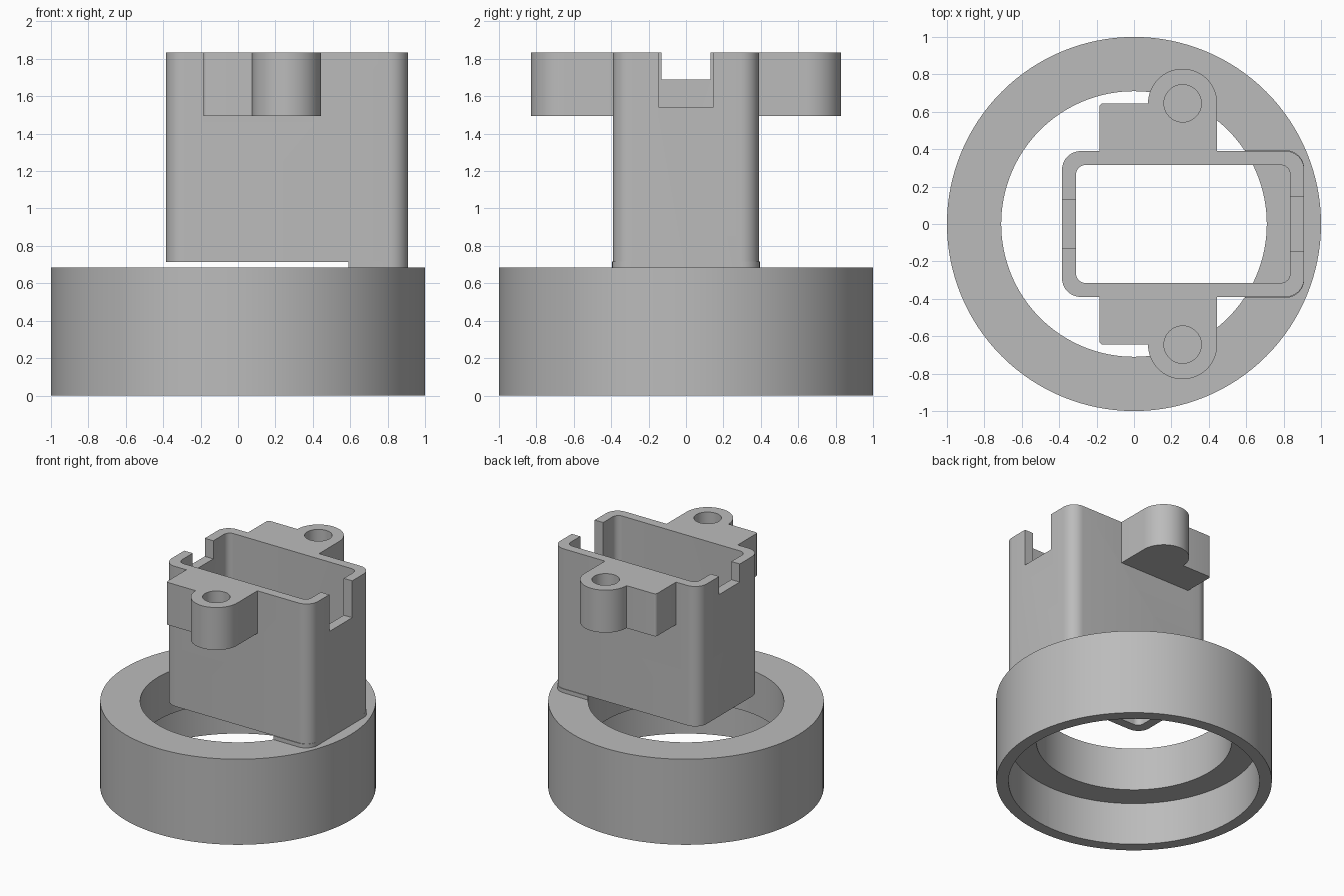
import bpy, bmesh
from math import sin, cos, pi, radians

cube = bpy.data.objects.get("Cube")
if cube:
    bpy.data.objects.remove(cube, do_unlink=True)

grey = bpy.data.materials.new("plain grey")
grey.use_nodes = True
colour = (0.5, 0.5, 0.5, 1)
grey.diffuse_color = colour
grey.node_tree.nodes["Principled BSDF"].inputs["Base Color"].default_value = colour


def finish(name, bm):
    bmesh.ops.recalc_face_normals(bm, faces=bm.faces)
    mesh = bpy.data.meshes.new(name)
    bm.to_mesh(mesh)
    bm.free()
    mesh.materials.append(grey)
    ob = bpy.data.objects.new(name, mesh)
    bpy.context.collection.objects.link(ob)
    return ob


def prism(name, outline, z0, z1):
    bm = bmesh.new()
    face = bm.faces.new([bm.verts.new((x, y, z0)) for x, y in outline])
    top = bmesh.ops.extrude_face_region(bm, geom=[face])["geom"]
    moved = [v for v in top if isinstance(v, bmesh.types.BMVert)]
    bmesh.ops.translate(bm, verts=moved, vec=(0, 0, z1 - z0))
    return finish(name, bm)


def arc(cx, cy, r, a0, a1, n):
    angles = [radians(a0 + (a1 - a0) * i / n) for i in range(n + 1)]
    return [(cx + r * cos(a), cy + r * sin(a)) for a in angles]


def circle(cx, cy, r, n):
    return arc(cx, cy, r, 0, 360, n)[:-1]


def rounded(x0, x1, y, r):
    corners = [(x1 - r, y - r), (x0 + r, y - r), (x0 + r, r - y), (x1 - r, r - y)]
    return [p for i, (cx, cy) in enumerate(corners)
            for p in arc(cx, cy, r, 90 * i, 90 * i + 90, 8)]


def box(name, x0, x1, y0, y1, z0, z1):
    return prism(name, [(x0, y0), (x1, y0), (x1, y1), (x0, y1)], z0, z1)


def combine(ob, other, operation):
    mod = ob.modifiers.new(operation.lower(), "BOOLEAN")
    mod.operation, mod.object, mod.solver = operation, other, "EXACT"
    with bpy.context.temp_override(object=ob, active_object=ob):
        bpy.ops.object.modifier_apply(modifier=mod.name)
    bpy.data.objects.remove(other, do_unlink=True)


# Base ring with a wide recess underneath
HOLE, RING_TOP, TOP = 0.71, 0.685, 1.835
ring = prism("base_ring", circle(0, 0, 1, 128), 0, RING_TOP)
combine(ring, prism("bore", circle(0, 0, HOLE, 128), -0.1, 1), "DIFFERENCE")
combine(ring, prism("recess", circle(0, 0, 0.91, 128), -0.1, 0.34), "DIFFERENCE")

# Open rectangular sleeve
sleeve = prism("sleeve", rounded(-0.385, 0.91, 0.39, 0.1), 0.715, TOP)

# Mounting ears on both long sides, each with a blind screw hole
for side, label in ((1, "back"), (-1, "front")):
    outline = [(-0.185, 0.35), (0.445, 0.35)]
    outline += arc(0.26, 0.645, 0.185, 0, 180, 32)
    outline += arc(-0.165, 0.625, 0.02, 90, 180, 4)
    ear = prism(label + "_ear", [(x, side * y) for x, y in outline], 1.495, TOP)
    combine(sleeve, ear, "UNION")
    hole = prism("screw_hole", circle(0.26, side * 0.645, 0.1, 40), 1.55, 2)
    combine(sleeve, hole, "DIFFERENCE")

# Cavity and the cable notches in the two short walls
combine(sleeve, prism("cavity", rounded(-0.31, 0.835, 0.315, 0.05), 0.5, 2), "DIFFERENCE")
combine(sleeve, box("deep_notch", 0.7, 1, -0.145, 0.145, 1.54, 2), "DIFFERENCE")
combine(sleeve, box("shallow_notch", -0.5, -0.2, -0.13, 0.13, 1.69, 2), "DIFFERENCE")

# Foot joining the sleeve to the ring
foot = prism("sleeve_foot", rounded(-0.385, 0.91, 0.395, 0.1), RING_TOP - 0.01, 0.716)
combine(foot, prism("cavity", rounded(-0.31, 0.835, 0.315, 0.05), 0.5, 1), "DIFFERENCE")
combine(foot, prism("bore", circle(0, 0, HOLE, 128), 0.5, 1), "DIFFERENCE")

for ob in (ring, sleeve, foot):
    bpy.ops.object.select_all(action="DESELECT")
    ob.select_set(True)
    bpy.context.view_layer.objects.active = ob
    bpy.ops.object.shade_smooth_by_angle(angle=radians(30))
